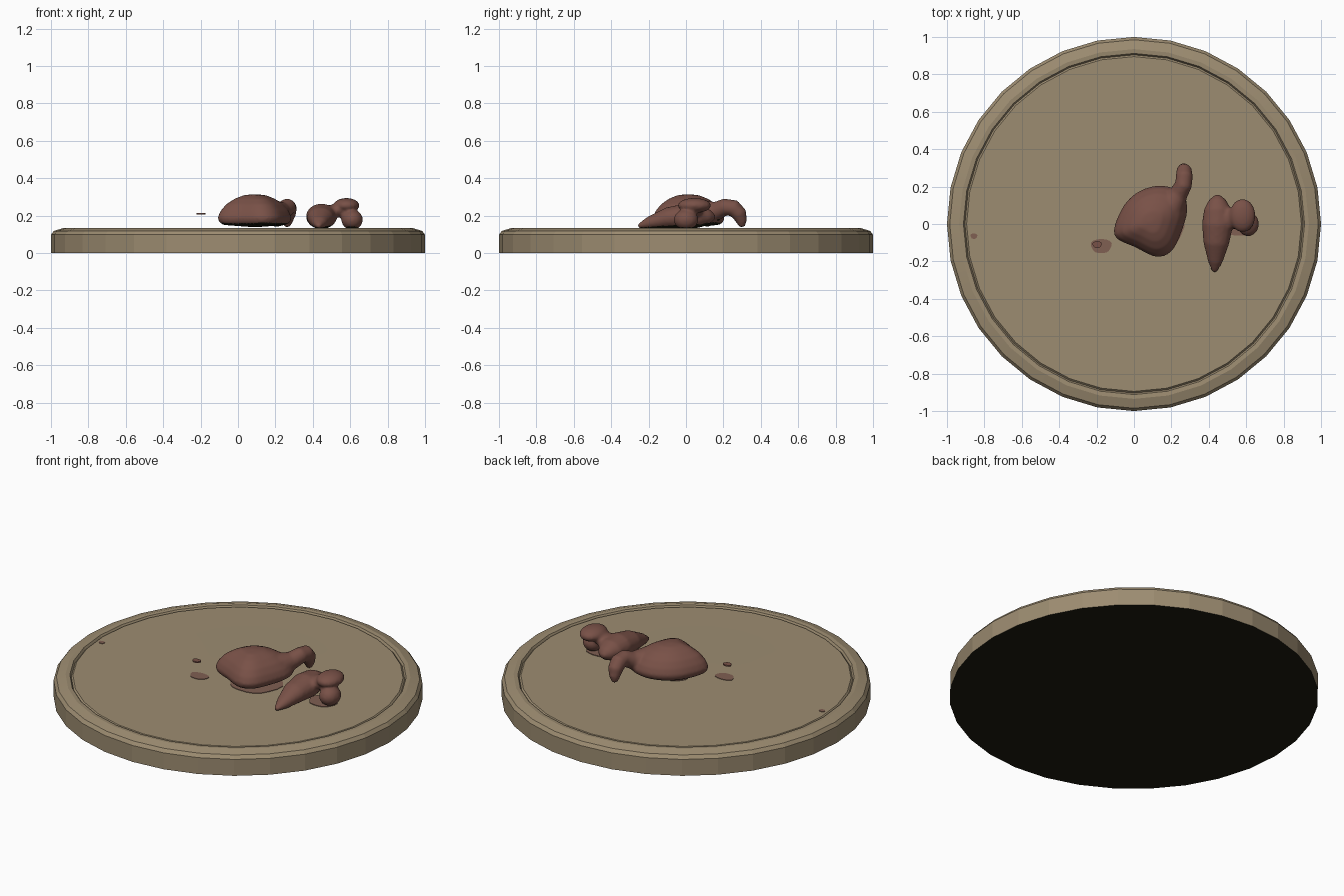
import bpy, bmesh, math
from mathutils import Vector

if "Cube" in bpy.data.objects:
    bpy.data.objects.remove(bpy.data.objects["Cube"])


def material(name, rgb):
    m = bpy.data.materials.new(name)
    m.diffuse_color = (*rgb, 1)
    m.use_nodes = True
    m.node_tree.nodes["Principled BSDF"].inputs["Base Color"].default_value = m.diffuse_color
    return m


TAN = material("tan clay", (0.335, 0.263, 0.165))
RED = material("red brown", (0.190, 0.082, 0.063))
STAIN = material("stain brown", (0.215, 0.115, 0.085))
DARK = material("dark underside", (0.012, 0.011, 0.005))


def finish(bm, name, mats, angle):
    bmesh.ops.recalc_face_normals(bm, faces=bm.faces)
    me = bpy.data.meshes.new(name)
    bm.to_mesh(me)
    bm.free()
    ob = bpy.data.objects.new(name, me)
    bpy.context.collection.objects.link(ob)
    for m in mats:
        me.materials.append(m)
    bpy.ops.object.select_all(action='DESELECT')
    ob.select_set(True)
    bpy.context.view_layer.objects.active = ob
    bpy.ops.object.shade_smooth_by_angle(angle=math.radians(angle))
    return ob


def skin(bm, rings):
    """Bridge equal rings of points and close both ends."""
    loops = [[bm.verts.new(p) for p in r] for r in rings]
    n = len(loops[0])
    for a, b in zip(loops, loops[1:]):
        for i in range(n):
            j = (i + 1) % n
            bm.faces.new((a[i], a[j], b[j], b[i]))
    bm.faces.new(loops[0][::-1])
    bm.faces.new(loops[-1])


def smooth_loop(pts, steps=4):
    """Closed Catmull-Rom curve through 2D points."""
    out, n = [], len(pts)
    for i in range(n):
        p0, p1, p2, p3 = (Vector(pts[(i + k) % n]) for k in (-1, 0, 1, 2))
        for s in range(steps):
            t = s / steps
            out.append(0.5 * (2 * p1 + (p2 - p0) * t + (2 * p0 - 5 * p1 + 4 * p2 - p3) * t * t
                              + (3 * p1 - p0 - 3 * p2 + p3) * t ** 3))
    return out


def tube(bm, path, squash=1.0):
    """Round limb along (x, y, z, radius) points."""
    pts = [Vector(p[:3]) for p in path]
    rings = []
    for i, p in enumerate(pts):
        d = (pts[min(i + 1, len(pts) - 1)] - pts[max(i - 1, 0)]).normalized()
        u = d.cross(Vector((0, 0, 1))).normalized()
        v = u.cross(d)
        r = path[i][3]
        rings.append([p + r * (u * math.cos(a) + v * math.sin(a) * squash)
                      for a in (2 * math.pi * k / 16 for k in range(16))])
    skin(bm, rings)


def ellipsoid(bm, centre, radii):
    vs = bmesh.ops.create_uvsphere(bm, u_segments=20, v_segments=12, radius=1)["verts"]
    bmesh.ops.scale(bm, vec=radii, verts=vs)
    bmesh.ops.translate(bm, vec=centre, verts=vs)


def organic(bm, name):
    """Fuse overlapping lobes, smooth them and darken the underside."""
    ob = finish(bm, name, [RED, DARK], 180)
    r = ob.modifiers.new("fuse", 'REMESH')
    r.mode, r.voxel_size = 'VOXEL', 0.009
    s = ob.modifiers.new("soften", 'SMOOTH')
    s.factor, s.iterations = 0.5, 5
    for m in ("fuse", "soften"):
        bpy.ops.object.modifier_apply(modifier=m)
    for p in ob.data.polygons:
        p.use_smooth = True
        p.material_index = 1 if p.normal.z < -0.75 and p.center.z < 0.18 else 0
    return ob


# Round base: lathed profile with a rim, groove and faceted wall
profile = [(0.55, 0), (1, 0), (1, 0.098), (0.985, 0.118), (0.935, 0.133), (0.912, 0.131),
           (0.904, 0.118), (0.895, 0.127), (0.6, 0.127), (0.3, 0.128)]
bm = bmesh.new()
skin(bm, [[(r * math.cos(a), r * math.sin(a), z)
           for a in (2 * math.pi * k / 32 for k in range(32))] for r, z in profile])
base = finish(bm, "round_base", [TAN, DARK], 8)
for p in base.data.polygons:
    p.material_index = 1 if p.normal.z < -0.5 else 0

# Large lump: dome over a diamond outline, with a drooping stalk
outline = smooth_loop([(-0.105, -0.06), (0.01, -0.125), (0.12, -0.175), (0.2, -0.145),
                       (0.25, -0.05), (0.285, 0.08), (0.25, 0.17), (0.14, 0.205),
                       (0.02, 0.17), (-0.065, 0.08)])
c = Vector((0.09, 0.01))
dome = [(0.05, 0.314), (0.3, 0.309), (0.55, 0.29), (0.78, 0.26), (0.93, 0.225),
        (1.01, 0.19), (0.97, 0.165), (0.85, 0.15), (0.05, 0.138)]
bm = bmesh.new()
skin(bm, [[((c + (p - c) * s).x, (c + (p - c) * s).y, z) for p in outline] for s, z in dome])
tube(bm, [(0.2, 0.1, 0.21, 0.075), (0.24, 0.165, 0.225, 0.05), (0.265, 0.21, 0.246, 0.046),
          (0.269, 0.255, 0.24, 0.046), (0.268, 0.285, 0.208, 0.042),
          (0.264, 0.297, 0.17, 0.03), (0.262, 0.3, 0.138, 0.015)])
organic(bm, "large_lump")

# Small lump: long tapering body with two side lobes
bm = bmesh.new()
tube(bm, [(0.43, -0.258, 0.143, 0.012), (0.435, -0.2, 0.16, 0.04), (0.44, -0.1, 0.186, 0.07),
          (0.447, 0, 0.196, 0.084), (0.447, 0.08, 0.196, 0.073), (0.446, 0.13, 0.193, 0.045),
          (0.446, 0.155, 0.19, 0.015)], 0.82)
ellipsoid(bm, (0.58, 0.045, 0.254), (0.07, 0.09, 0.04))
ellipsoid(bm, (0.52, 0.03, 0.225), (0.06, 0.06, 0.035))
ellipsoid(bm, (0.61, 0.0, 0.178), (0.058, 0.066, 0.055))
organic(bm, "small_lump")


# Thin stains on the base, and one loose flake above it
def patch(name, x, y, z, rx, ry, mat, thick=0.004):
    bm = bmesh.new()
    ring = [(x + rx * math.cos(a) * (1 + 0.1 * math.sin(3 * a)),
             y + ry * math.sin(a) * (1 + 0.1 * math.cos(2 * a)))
            for a in (2 * math.pi * k / 18 for k in range(18))]
    skin(bm, [[(px, py, h) for px, py in ring] for h in (z, z + thick)])
    return finish(bm, name, [mat], 30)


patch("large_stain", 0.125, -0.015, 0.127, 0.145, 0.14, STAIN)
patch("small_stain", 0.56, 0.0, 0.127, 0.08, 0.07, STAIN)
patch("side_stain", -0.175, -0.118, 0.127, 0.055, 0.042, STAIN)
patch("edge_stain", -0.856, -0.065, 0.126, 0.018, 0.016, STAIN)
patch("loose_flake", -0.197, -0.11, 0.207, 0.024, 0.02, RED, 0.008)
